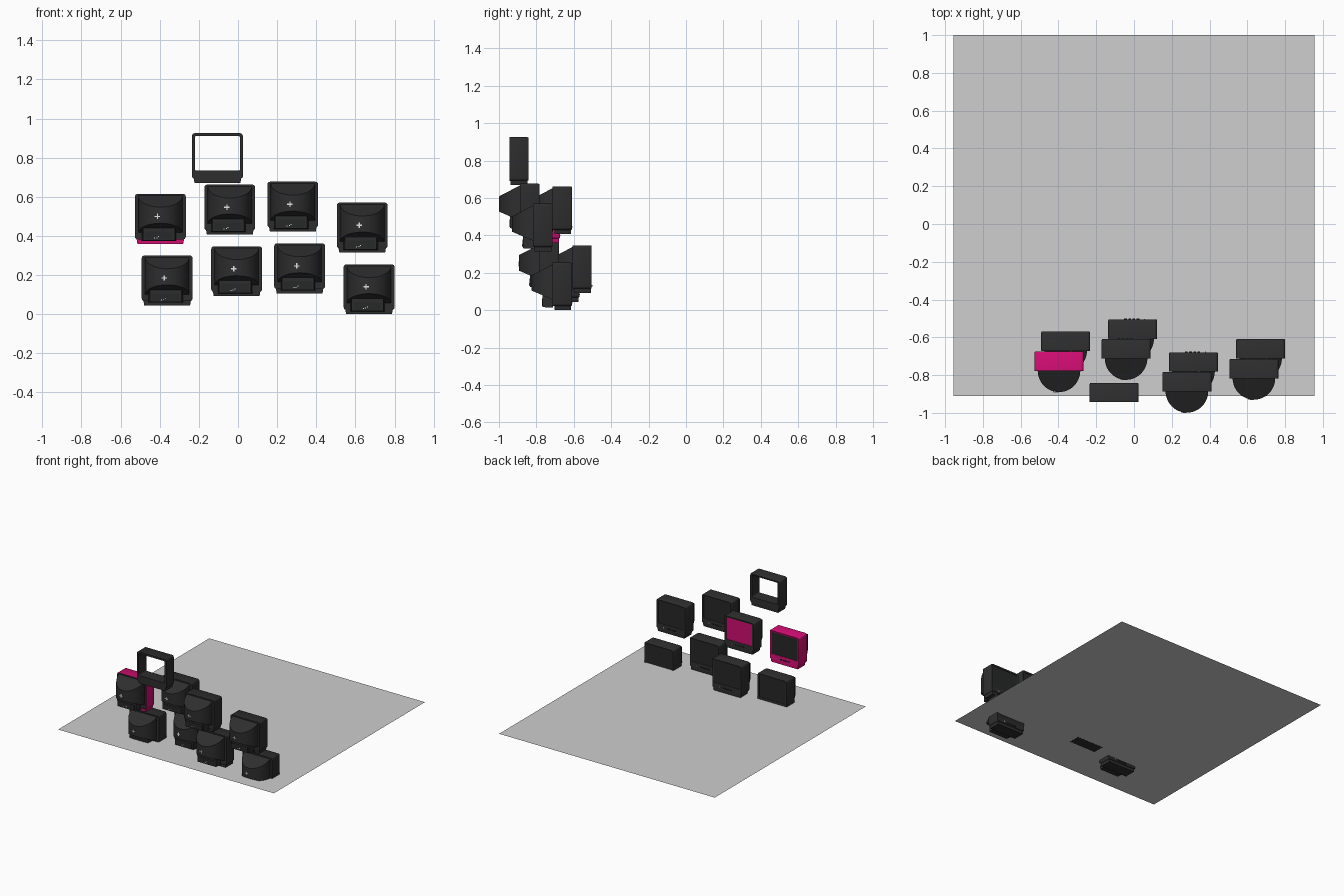
import bpy, bmesh, math

cube = bpy.data.objects.get("Cube")
if cube:
    bpy.data.objects.remove(cube, do_unlink=True)


def material(name, r, g, b):
    m = bpy.data.materials.new(name)
    m.use_nodes = True
    m.diffuse_color = (r, g, b, 1)
    bsdf = next(n for n in m.node_tree.nodes if n.type == 'BSDF_PRINCIPLED')
    bsdf.inputs["Base Color"].default_value = (r, g, b, 1)
    return m


DARK = material("charcoal plastic", 0.027, 0.027, 0.027)
GLASS = material("dark glass", 0.02, 0.021, 0.021)
PINK = material("magenta", 0.64, 0.004, 0.17)
GREY = material("floor grey", 0.62, 0.62, 0.62)
WHITE = material("white", 0.9, 0.9, 0.9)


def finish(bm, name, mat, loc):
    bmesh.ops.recalc_face_normals(bm, faces=bm.faces)
    mesh = bpy.data.meshes.new(name)
    bm.to_mesh(mesh)
    bm.free()
    mesh.materials.append(mat)
    mesh.shade_smooth()
    mesh.set_sharp_from_angle(angle=math.radians(35))
    ob = bpy.data.objects.new(name, mesh)
    ob.location = loc
    bpy.context.collection.objects.link(ob)
    return ob


def box(name, mat, loc, xs, ys, zs, bottom_taper=1.0, back_taper=1.0):
    """Box from ranges; the bottom and the -y end can be narrowed."""
    bm = bmesh.new()
    bmesh.ops.create_cube(bm, size=1)
    for v in bm.verts:
        c = [lo + (hi - lo) * (k + 0.5) for (lo, hi), k in zip((xs, ys, zs), v.co)]
        mid_x, mid_z = sum(xs) / 2, sum(zs) / 2
        if v.co.z < 0:
            c[0] = mid_x + (c[0] - mid_x) * bottom_taper
        if v.co.y < 0:
            c[0] = mid_x + (c[0] - mid_x) * back_taper
            c[2] = mid_z + (c[2] - mid_z) * back_taper
        v.co = c
    return finish(bm, name, mat, loc)


def rounded_rect(half_w, z0, z1, r, steps=4):
    """Outline points (x, z) of a rectangle with round corners."""
    pts = []
    corners = ((1, z1 - r), (-1, z1 - r), (-1, z0 + r), (1, z0 + r))
    for i, (side, cz) in enumerate(corners):
        for k in range(steps + 1):
            a = math.pi / 2 * (i + k / steps)
            pts.append((side * (half_w - r) + r * math.cos(a), cz + r * math.sin(a)))
    return pts


DEPTH = 0.1     # casing depth
BULGE = 0.115   # depth of the tube housing


def bezel(name, mat, loc):
    """Front casing: an open frame with a deep chin and a narrower foot."""
    bm = bmesh.new()
    outer = rounded_rect(0.13, 0.022, 0.255, 0.014)
    inner = rounded_rect(0.115, 0.065, 0.24, 0.006)
    rings = []
    for pts, y in ((outer, -DEPTH), (outer, -0.006),
                   ([(x * 0.975, 0.138 + (z - 0.138) * 0.975) for x, z in outer], 0),
                   (inner, -0.003), (inner, -DEPTH)):
        rings.append([bm.verts.new((x, y, z)) for x, z in pts])
    n = len(outer)
    for a, b in zip(rings, rings[1:] + rings[:1]):
        for i in range(n):
            j = (i + 1) % n
            bm.faces.new((a[i], a[j], b[j], b[i]))
    finish(bm, name, mat, loc)
    box(name + "_foot", mat, loc, (-0.122, 0.122), (-0.094, -0.004), (0, 0.028), 0.96)


def tube_housing(loc):
    """Half-round rear shell whose top and bottom slope together to the back."""
    bm = bmesh.new()
    top, low = [], []
    steps = 24
    for k in range(steps + 1):
        a = math.pi * k / steps
        s = math.sin(a)
        x, y = 0.113 * math.cos(a), -DEPTH - BULGE * s
        top.append(bm.verts.new((x, y, 0.247 - 0.06 * s)))
        low.append(bm.verts.new((x, y, 0.055 + 0.05 * s)))
    for i in range(steps):
        bm.faces.new((top[i], top[i + 1], low[i + 1], low[i]))
    bm.faces.new(top)
    bm.faces.new(low)
    bm.faces.new((top[0], low[0], low[-1], top[-1]))
    finish(bm, "tube_housing", DARK, loc)


def back_plate(loc):
    """Rounded plate closing the casing from behind."""
    bm = bmesh.new()
    rings = [[bm.verts.new((x, y, z)) for x, z in rounded_rect(0.129, 0.023, 0.254, 0.014)]
             for y in (-DEPTH + 0.01, -DEPTH - 0.003)]
    n = len(rings[0])
    for i in range(n):
        j = (i + 1) % n
        bm.faces.new((rings[0][i], rings[0][j], rings[1][j], rings[1][i]))
    for r in rings:
        bm.faces.new(r)
    finish(bm, "back_plate", DARK, loc)


def television(loc, case, glass):
    bezel("casing", case, loc)
    back_plate(loc)
    tube_housing(loc)
    box("screen", glass, loc, (-0.116, 0.116), (-0.03, -0.006), (0.064, 0.241))
    # Connector box with sockets
    box("connector_box", DARK, loc, (-0.095, 0.08), (-DEPTH - 0.056, -DEPTH), (0.014, 0.085), 1, 0.93)
    back = -DEPTH - 0.056
    box("socket_panel", GLASS, loc, (-0.08, 0.062), (back - 0.003, back), (0.022, 0.062))
    for x, z in ((-0.032, 0.026), (-0.02, 0.028), (-0.011, 0.034)):
        box("socket", WHITE, loc, (x, x + 0.005), (back - 0.005, back), (z, z + 0.005))
    # Small cross on the back of the housing
    rear = -DEPTH - BULGE
    for w, h in ((0.014, 0.003), (0.003, 0.014)):
        box("rear_cross", WHITE, loc, (-0.015 - w, -0.015 + w), (rear - 0.001, rear + 0.005),
            (0.14 - h, 0.14 + h))
    # Chin controls
    for i in range(4):
        x = -0.045 + i * 0.022
        box("button", GLASS, loc, (x, x + 0.014), (-0.002, 0.004), (0.036, 0.043))
    box("power_light", WHITE, loc, (0.06, 0.066), (-0.002, 0.003), (0.037, 0.043))


# Floor sheet
bm = bmesh.new()
bmesh.ops.create_grid(bm, x_segments=1, y_segments=1, size=0.955)
finish(bm, "floor", GREY, (0, 0.045, 0.093))

# Upper row, each with a second set below and in front of it
sets = (
    ((-0.397, -0.675, 0.36), PINK, GLASS),
    ((-0.042, -0.61, 0.407), DARK, PINK),
    ((0.28, -0.784, 0.422), DARK, GLASS),
    ((0.635, -0.715, 0.315), DARK, GLASS),
)
for (x, y, z), case, glass in sets:
    television((x, y, z), case, glass)
    television((x + 0.035, y + 0.105, z - 0.315), DARK, GLASS)

# Loose empty casing on top
bezel("loose_casing", DARK, (-0.105, -0.843, 0.67))
